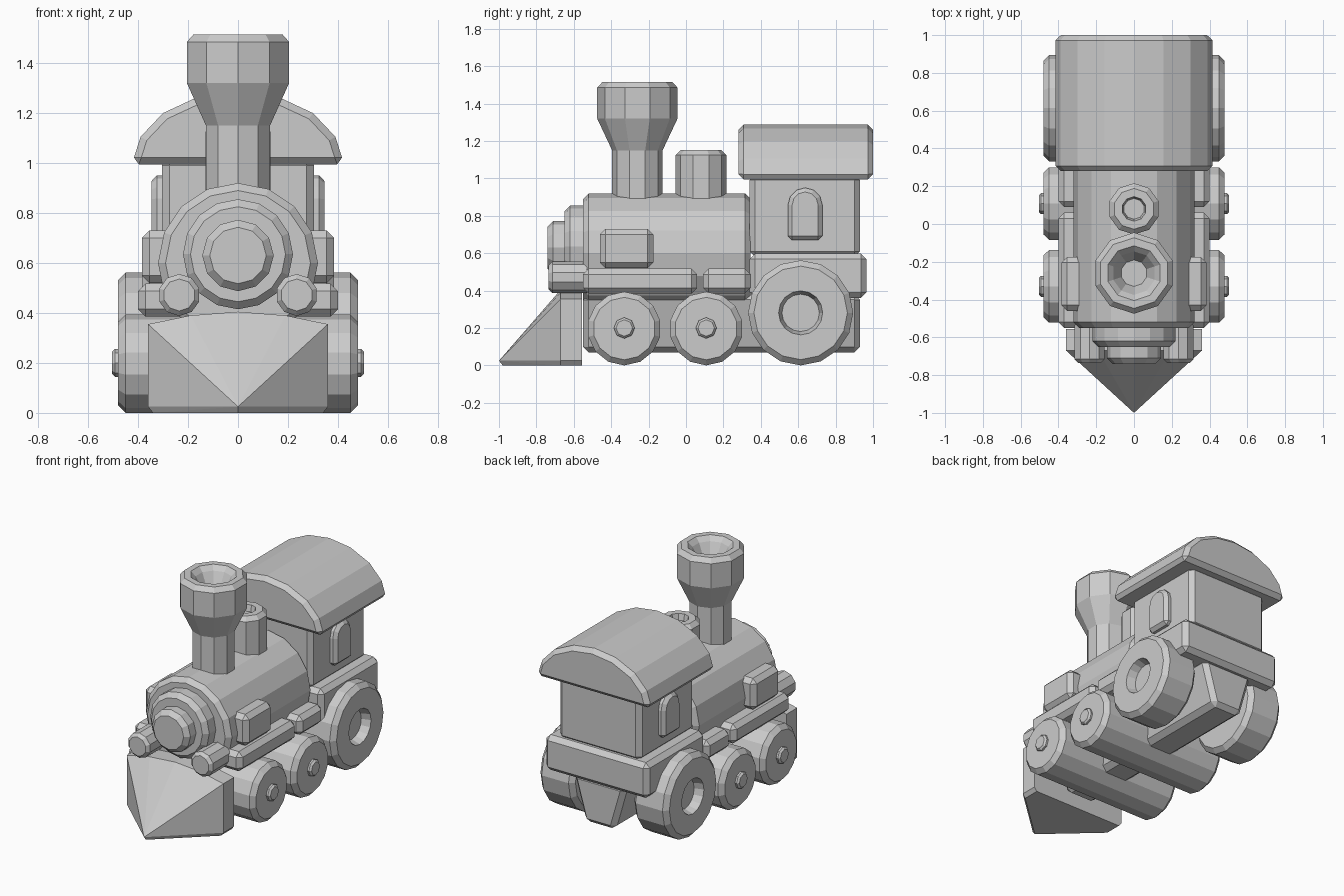
import bpy, bmesh
from math import sin, cos, pi, radians

if "Cube" in bpy.data.objects:
    bpy.data.objects.remove(bpy.data.objects["Cube"])


def finish(name, bm, bevel=0, mirror=False):
    bmesh.ops.recalc_face_normals(bm, faces=bm.faces[:])
    me = bpy.data.meshes.new(name)
    bm.to_mesh(me)
    bm.free()
    ob = bpy.data.objects.new(name, me)
    bpy.context.collection.objects.link(ob)
    if bevel:
        m = ob.modifiers.new("Bevel", 'BEVEL')
        m.width, m.segments = bevel, 1
        m.limit_method, m.angle_limit = 'ANGLE', radians(50)
    if mirror:
        ob.modifiers.new("Mirror", 'MIRROR').use_mirror_merge = False
    return ob


def place(axis, u, v, h):
    return {'x': (h, u, v), 'y': (u, h, v), 'z': (u, v, h)}[axis]


def loft(name, axis, rings, bevel=0, mirror=False):
    """Join equal-count rings of (u, v, h) points, closing both ends."""
    bm = bmesh.new()
    loops = [[bm.verts.new(place(axis, *p)) for p in r] for r in rings]
    n = len(loops[0])
    for a, b in zip(loops, loops[1:]):
        for i in range(n):
            j = (i + 1) % n
            bm.faces.new((a[i], a[j], b[j], b[i]))
    bm.faces.new(loops[0])
    bm.faces.new(loops[-1])
    return finish(name, bm, bevel, mirror)


def lathe(name, axis, centre, n, profile, mirror=False):
    """Turned part: profile of (radius, position along axis)."""
    u, v = centre
    rings = [[(u + r * sin(2 * pi * i / n), v + r * cos(2 * pi * i / n), h) for i in range(n)]
             for r, h in profile]
    return loft(name, axis, rings, mirror=mirror)


def rod(name, axis, centre, n, r, a, b, ca=0.0, cb=0.0, mirror=False):
    """Cylinder with chamfers ca and cb at its ends."""
    prof = ([(r - ca, a)] if ca else []) + [(r, a + ca), (r, b - cb)] + ([(r - cb, b)] if cb else [])
    return lathe(name, axis, centre, n, prof, mirror)


def prism(name, axis, outline, a, b, bevel=0.03, mirror=False):
    return loft(name, axis, [[(u, v, h) for u, v in outline] for h in (a, b)], bevel, mirror)


def box(name, x, y, z, bevel=0.03, mirror=False):
    return prism(name, 'z', [(x[0], y[0]), (x[1], y[0]), (x[1], y[1]), (x[0], y[1])],
                 z[0], z[1], bevel, mirror)


# Boiler and stepped nose
rod("boiler", 'y', (0, 0.60), 16, 0.32, -0.55, 0.345, 0.03, 0.03)
rod("smokebox_ring", 'y', (0, 0.635), 16, 0.22, -0.65, -0.52, 0.03)
rod("smokebox_door", 'y', (0, 0.63), 12, 0.143, -0.74, -0.62, 0.03)

# Chimney with hollow flared top
lathe("chimney", 'z', (0, -0.26), 10,
      [(0.135, 0.85), (0.135, 1.15), (0.215, 1.32), (0.215, 1.485), (0.187, 1.515),
       (0.145, 1.515), (0.115, 1.485), (0.07, 1.40)])

# Steam dome with shallow recess
lathe("steam_dome", 'z', (0, 0.08), 10,
      [(0.136, 0.85), (0.136, 1.125), (0.108, 1.152), (0.065, 1.152), (0.055, 1.11)])

# Side tanks, running boards and lamps
box("side_tank", (0.2, 0.385), (-0.46, -0.175), (0.52, 0.73), mirror=True)
box("front_running_board", (-0.40, 0.40), (-0.55, 0.06), (0.385, 0.517))
box("rear_running_board", (-0.40, 0.40), (0.09, 0.345), (0.385, 0.517))
rod("lamp", 'y', (0.235, 0.472), 10, 0.084, -0.735, -0.53, 0.02, mirror=True)

# Cab, arched side windows and curved roof
box("cab", (-0.305, 0.305), (0.34, 0.93), (0.58, 1.02))
box("cab_deck", (-0.385, 0.385), (0.34, 0.965), (0.36, 0.598))
arch = [(0.637 + 0.092 * cos(pi * i / 6), 0.858 + 0.092 * sin(pi * i / 6)) for i in range(7)]
prism("cab_window", 'x', [(0.545, 0.67), (0.729, 0.67)] + arch, 0.28, 0.347, 0.022, True)
half = [(0.425, 0.995), (0.39, 1.105), (0.30, 1.20), (0.156, 1.267)]
prism("roof", 'y', half + [(0, 1.288)] + [(-x, z) for x, z in half[::-1]], 0.28, 1.0, 0.028)

# Tapered chassis beam
prism("chassis", 'y', [(-0.11, 0.07), (0.11, 0.07), (0.20, 0.38), (-0.20, 0.38)], -0.55, 0.93)

# Small wheels: full-width rollers with hubs
for label, y in (("front", -0.33), ("middle", 0.108)):
    rod(label + "_wheels", 'x', (y, 0.197), 14, 0.197, -0.48, 0.48, 0.03, 0.03)
    rod(label + "_hub", 'x', (y, 0.2), 8, 0.056, 0.45, 0.504, 0, 0.012, mirror=True)

# Large rear wheels with recessed centres
lathe("rear_wheel", 'x', (0.613, 0.281), 16,
      [(0.25, 0.22), (0.281, 0.25), (0.281, 0.45), (0.25, 0.48),
       (0.118, 0.48), (0.10, 0.42)], mirror=True)

# Cowcatcher: pointed wedge made from a hull
bm = bmesh.new()
for y, w in ((-0.67, 0.36), (-0.555, 0.36)):
    for s in (-1, 1):
        for x, z in ((w - 0.02, 0.0), (w, 0.025), (w, 0.355), (0.19, 0.39)):
            bm.verts.new((s * x, y, z))
    bm.verts.new((0, y, 0.405))
for p in ((0, -1.0, 0.025), (0, -0.98, 0.0)):
    bm.verts.new(p)
bmesh.ops.convex_hull(bm, input=bm.verts[:])
bmesh.ops.dissolve_limit(bm, angle_limit=radians(1), verts=bm.verts[:], edges=bm.edges[:])
finish("cowcatcher", bm)
